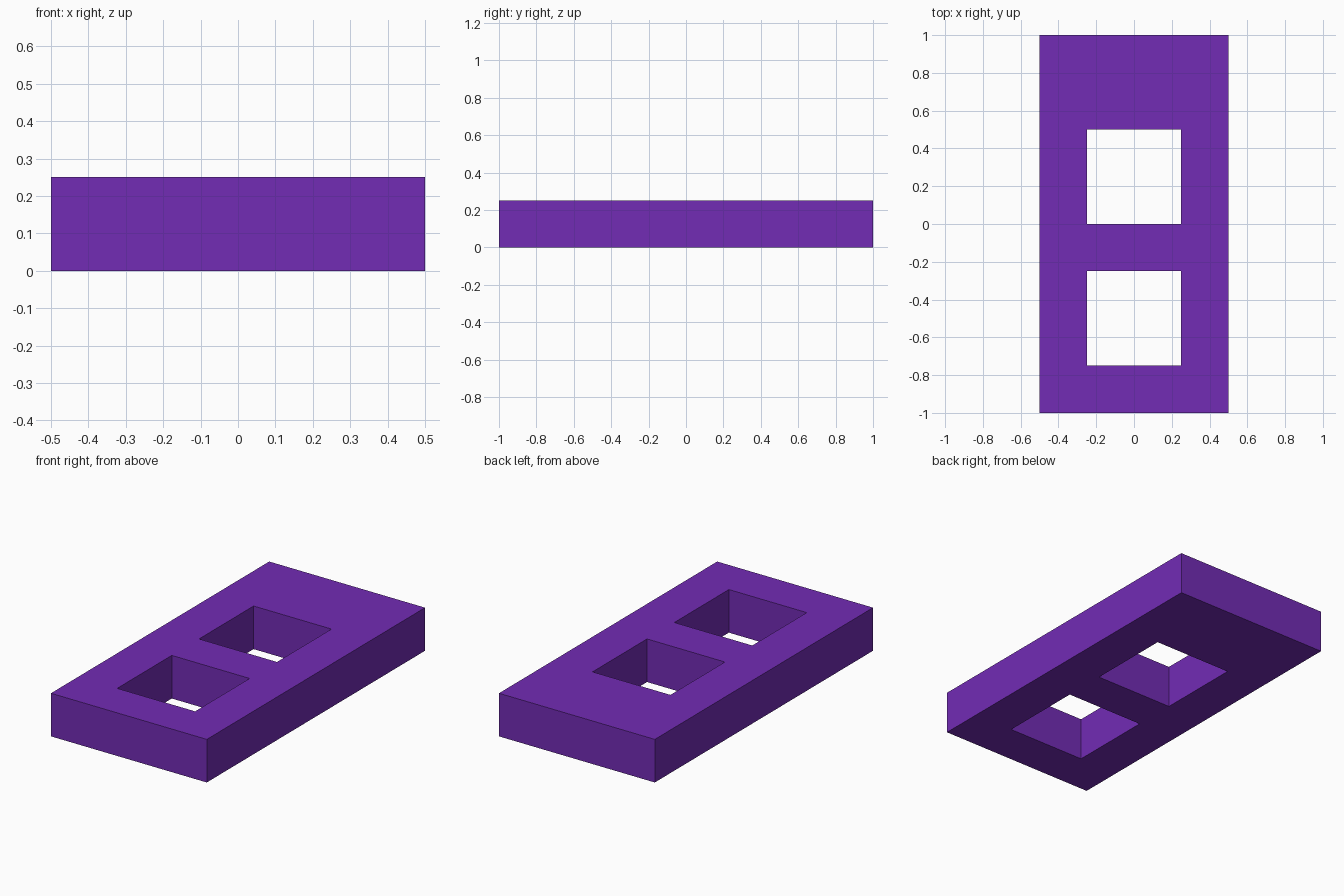
import bpy, bmesh

if "Cube" in bpy.data.objects:
    bpy.data.objects.remove(bpy.data.objects["Cube"])

THICKNESS = 0.25
XS = [-0.5, -0.25, 0.25, 0.5]
YS = [-1.0, -0.75, -0.25, 0.0, 0.5, 1.0]
HOLES = {(1, 1), (1, 3)}  # (column, row) cells left open

# Plate outline: a grid of cells with two square openings
bm = bmesh.new()
verts = [[bm.verts.new((x, y, 0)) for y in YS] for x in XS]
for i in range(len(XS) - 1):
    for j in range(len(YS) - 1):
        if (i, j) not in HOLES:
            bm.faces.new((verts[i][j], verts[i + 1][j],
                          verts[i + 1][j + 1], verts[i][j + 1]))

# Thickness: extrude upward, keeping the underside
ext = bmesh.ops.extrude_face_region(bm, geom=bm.faces[:], use_keep_orig=True)
top = [g for g in ext["geom"] if isinstance(g, bmesh.types.BMVert)]
bmesh.ops.translate(bm, verts=top, vec=(0, 0, THICKNESS))
bmesh.ops.recalc_face_normals(bm, faces=bm.faces[:])

mesh = bpy.data.meshes.new("plate_with_square_holes")
bm.to_mesh(mesh)
bm.free()
plate = bpy.data.objects.new("plate_with_square_holes", mesh)
bpy.context.collection.objects.link(plate)

# Purple finish
purple = bpy.data.materials.new("purple")
purple.diffuse_color = (0.17, 0.025, 0.46, 1)
purple.use_nodes = True
purple.node_tree.nodes["Principled BSDF"].inputs["Base Color"].default_value = purple.diffuse_color
mesh.materials.append(purple)
